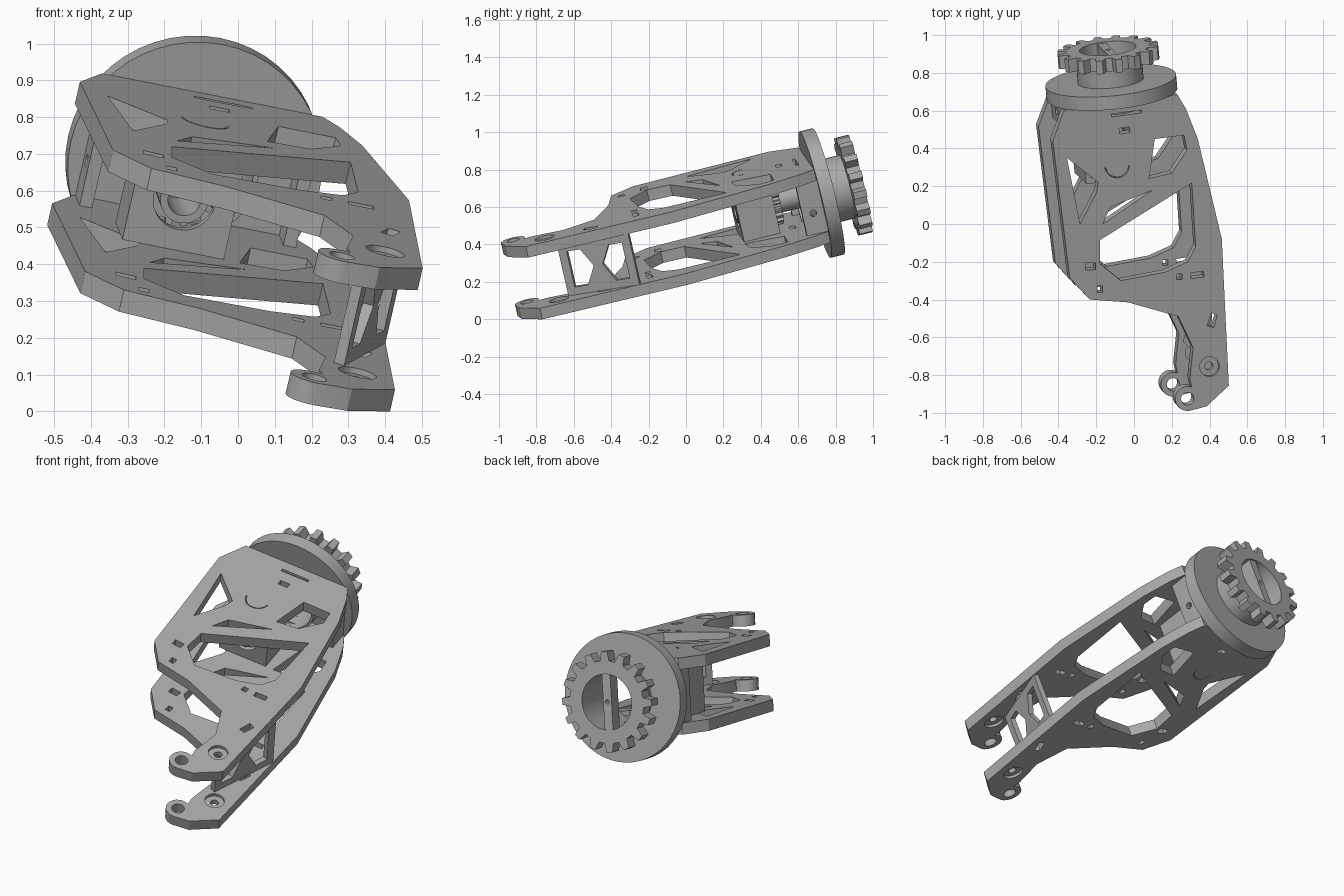
import bpy, bmesh, math
from mathutils import Vector, Matrix

if "Cube" in bpy.data.objects:
    bpy.data.objects.remove(bpy.data.objects["Cube"])

# Local frame of the link: U across, V along the drive axis, W plate normal
V = Vector((-0.09, 0.967, 0.24)).normalized()
W = Vector((0.217, -0.216, 0.952))
W = (W - V * W.dot(V)).normalized()
U = V.cross(W)
CENTRE = Vector((-0.12, 0.725, 0.675))
PLATE_C, PLATE_T = 0.1735, 0.062
GAP = PLATE_C - PLATE_T / 2

grey = bpy.data.materials.new("plain_grey")
grey.diffuse_color = (0.4, 0.4, 0.4, 1)
grey.use_nodes = True
grey.node_tree.nodes["Principled BSDF"].inputs["Base Color"].default_value = grey.diffuse_color


def at(a, b, c):
    return CENTRE + U * a + V * b + W * c


def from_top(x, y):
    """Top-view position on the upper plate -> local (across, along)."""
    o = at(0, 0, PLATE_C + PLATE_T / 2)
    X, Y = x - o.x, y - o.y
    det = U.x * V.y - V.x * U.y
    return (X * V.y - Y * V.x) / det, (Y * U.x - X * U.y) / det


def prism(name, loops, origin, ex, ey, thick):
    """Extrude an outline with holes, centred on its plane."""
    cu = bpy.data.curves.new(name, 'CURVE')
    cu.dimensions, cu.fill_mode, cu.extrude = '2D', 'BOTH', thick / 2
    for loop in loops:
        sp = cu.splines.new('POLY')
        sp.points.add(len(loop) - 1)
        for p, (x, y) in zip(sp.points, loop):
            p.co = (x, y, 0, 1)
        sp.use_cyclic_u = True
    tmp = bpy.data.objects.new(name + "_outline", cu)
    bpy.context.collection.objects.link(tmp)
    dg = bpy.context.evaluated_depsgraph_get()
    me = bpy.data.meshes.new_from_object(tmp.evaluated_get(dg))
    bpy.data.objects.remove(tmp)
    bm = bmesh.new()
    bm.from_mesh(me)
    bmesh.ops.remove_doubles(bm, verts=bm.verts, dist=1e-5)
    bmesh.ops.recalc_face_normals(bm, faces=bm.faces)
    bm.to_mesh(me)
    bm.free()
    me.name = name
    me.materials.clear()
    me.materials.append(grey)
    ob = bpy.data.objects.new(name, me)
    bpy.context.collection.objects.link(ob)
    m = Matrix((ex, ey, ex.cross(ey))).transposed().to_4x4()
    m.translation = origin
    ob.matrix_world = m
    bpy.context.view_layer.objects.active = ob
    ob.select_set(True)
    bpy.ops.object.shade_smooth_by_angle(angle=math.radians(25))
    ob.select_set(False)
    return ob


def circle(r, x=0, y=0, n=40, a0=0, a1=360):
    k = n if a1 - a0 == 360 else n - 1
    return [(x + r * math.cos(math.radians(a0 + (a1 - a0) * i / k)),
             y + r * math.sin(math.radians(a0 + (a1 - a0) * i / k))) for i in range(n)]


def slot(x, y, w, h, turn=0):
    c, s = math.cos(math.radians(turn)), math.sin(math.radians(turn))
    return [(x + c * i * w / 2 - s * j * h / 2, y + s * i * w / 2 + c * j * h / 2)
            for i, j in ((-1, -1), (1, -1), (1, 1), (-1, 1))]


def on_axis(name, loops, b0, b1):
    """Part extruded along the drive axis; profile is (normal, across)."""
    return prism(name, loops, at(0, (b0 + b1) / 2, 0), W, U, b1 - b0)


def gear_loop(r_out, r_root, n, x=0, y=0):
    pts = []
    for i in range(n):
        for f, r in ((-0.30, r_root), (-0.17, r_out), (0.17, r_out), (0.30, r_root)):
            t = 2 * math.pi * (i + f) / n
            pts.append((x + r * math.cos(t), y + r * math.sin(t)))
    return pts


# Two matching side plates, drawn as seen from the top
lug = circle(0.065, 0.283, -0.925, 14, 70, 280)[::-1]
outline = ([(-0.37, 0.602), (0.23, 0.685), (0.275, 0.61), (0.338, 0.45), (0.465, -0.08),
            (0.502, -0.856), (0.385, -0.965)] + lug +
           [(0.296, -0.82), (0.313, -0.655), (0.235, -0.49), (-0.03, -0.415),
            (-0.235, -0.40), (-0.34, -0.285), (-0.43, 0.44)])
holes = [
    [(-0.355, 0.35), (-0.19, 0.22), (-0.197, 0.17), (-0.285, 0.0)],
    [(-0.165, 0.0), (-0.125, 0.09), (0.10, 0.18)],
    [(0.11, 0.45), (0.265, 0.47), (0.28, 0.39), (0.20, 0.27), (0.08, 0.24)],
    [(-0.18, -0.085), (0.306, 0.217), (0.327, -0.12), (0.285, -0.20),
     (0.165, -0.255), (-0.07, -0.30), (-0.18, -0.21)],
    slot(-0.23, -0.225, 0.055, 0.035), slot(-0.18, -0.345, 0.028, 0.035),
    slot(0.24, -0.28, 0.03, 0.03), slot(0.335, -0.27, 0.07, 0.03, 8),
    slot(0.415, -0.51, 0.035, 0.07, -17), slot(-0.05, 0.495, 0.055, 0.03, 8),
    slot(-0.04, 0.585, 0.16, 0.015, 8),
    circle(0.034, 0.283, -0.925, 20), circle(0.052, 0.40, -0.755, 24),
    circle(0.066, -0.09, 0.31, 14, 190, 360) + circle(0.061, -0.09, 0.31, 14, 190, 360)[::-1],
]
plate_loops = [[from_top(*p) for p in loop] for loop in [outline] + holes]
bx, by = from_top(0.40, -0.755)
for side, name in ((1, "upper"), (-1, "lower")):
    prism(name + "_plate", plate_loops, at(0, 0, side * PLATE_C), U, V, PLATE_T)
    # Bearing ring recessed in the elbow hole
    prism(name + "_bearing", [circle(0.053, bx, by, 24), circle(0.022, bx, by, 24)],
          at(0, 0, side * PLATE_C), U, V, 0.03)

# Cross brace near the elbow, with two pointed windows
p0, p1 = Vector(from_top(0.35, -0.70)), Vector(from_top(0.462, -0.32))
along = (U * (p1 - p0).x + V * (p1 - p0).y).normalized()
L, h = (p1 - p0).length, GAP
window = [(0.045, 0.10), (0.12, 0.10), (0.175, 0.0), (0.12, -0.10), (0.045, -0.10)]
prism("cross_brace", [[(0, -h), (L, -h), (L, h), (0, h)], window,
                      [(L - x, y) for x, y in window]],
      at(p0.x, p0.y, 0), along, W, 0.03)

# Motor bracket: front wall with bore and two side walls
ca, cw = -0.07, 0.142
on_axis("bracket_front", [[(-h, ca - cw), (h, ca - cw), (h, ca + cw), (-h, ca + cw)],
                          circle(0.085, 0.0, ca)], -0.47, -0.44)
for s in (-1, 1):
    prism("bracket_side", [slot(0, 0, 0.17, 2 * h)],
          at(ca + s * (cw - 0.015), -0.355, 0), V, W, 0.03)

# Motor shaft housing and pinion
on_axis("motor_barrel", [circle(0.066, 0, ca), circle(0.045, 0, ca)], -0.47, -0.10)
on_axis("pinion", [gear_loop(0.125, 0.105, 18, 0, ca)], -0.27, -0.23)

# Side walls joining the plates to the turntable
for s in (-1, 1):
    prism("end_wall", [slot(0, 0, 0.12, 2 * h), circle(0.018, 0.0, -0.03, 16)],
          at(s * 0.285, -0.095, 0), V, W, 0.035)

# Turntable disc, hub and neck
on_axis("turntable_disc", [circle(0.348, n=48), circle(0.15)], -0.037, 0.037)
on_axis("inner_hub", [circle(0.165), circle(0.15)], -0.13, -0.037)
on_axis("neck", [circle(0.175), circle(0.15)], 0.037, 0.141)

# Drive gear with a bar across its bore
on_axis("drive_gear", [gear_loop(0.27, 0.222, 16), circle(0.15)], 0.14, 0.212)
on_axis("gear_bar", [slot(0, 0, 0.302, 0.05), circle(0.012, n=16)], 0.13, 0.205)
